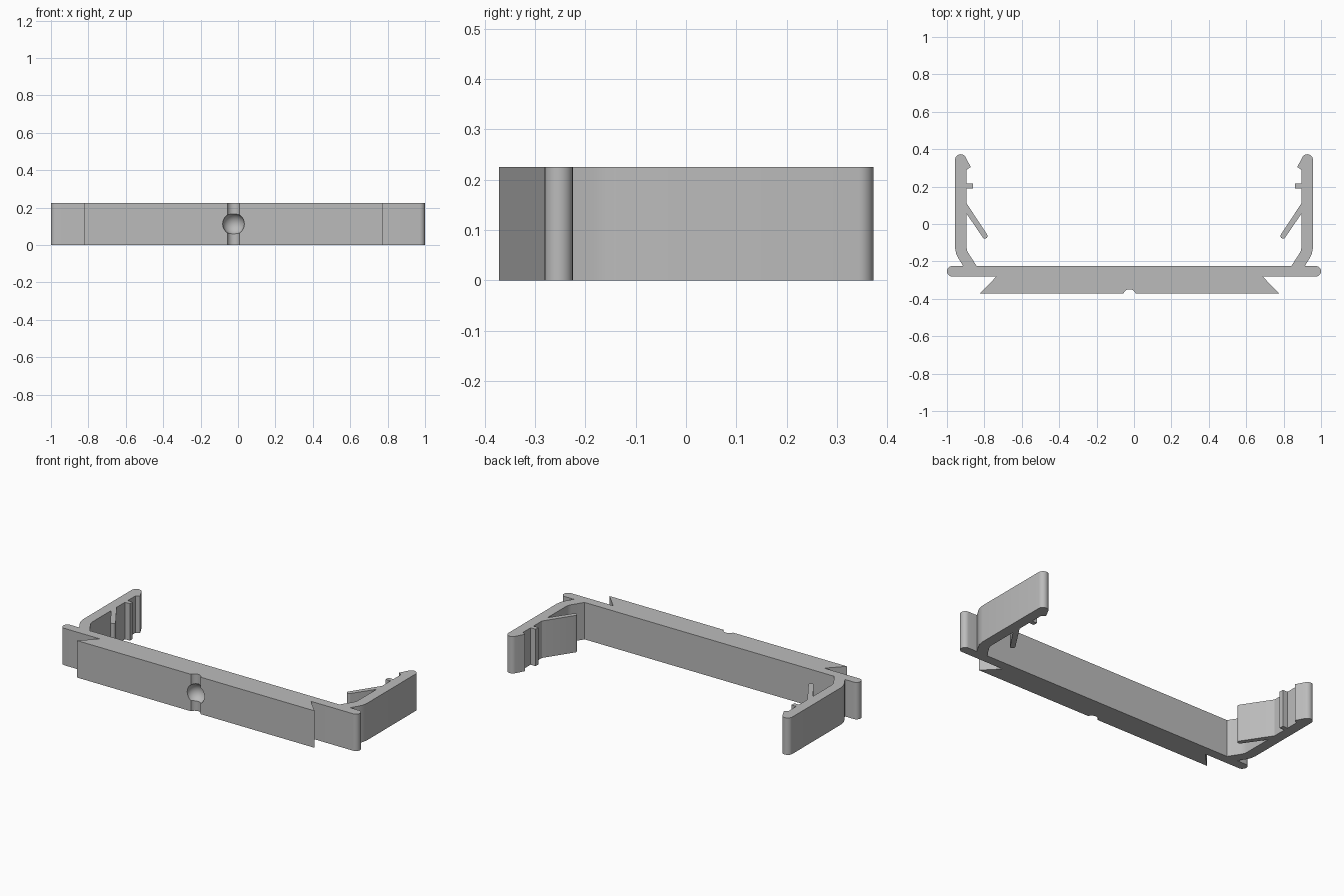
import bpy
import bmesh
from math import cos, sin, radians

cube = bpy.data.objects.get("Cube")
if cube:
    bpy.data.objects.remove(cube, do_unlink=True)

HEIGHT = 0.225
SHIFT = -0.024      # dovetail sits slightly off centre
FRONT = -0.372


def arc(cx, cy, r, start, end, steps=12):
    angles = [radians(start + (end - start) * i / steps) for i in range(steps + 1)]
    return [(cx + r * cos(a), cy + r * sin(a)) for a in angles]


# One side: rounded flange end, arm, hooked tip, tab and angled spring
side = arc(0.972, -0.253, 0.028, -90, 90)
side += [(0.913, -0.225), (0.938, -0.185), (0.951, -0.16), (0.957, -0.125)]
side += arc(0.927, 0.343, 0.03, 0, 155)
side += [(0.873, 0.305), (0.895, 0.29)]
side += [(0.895, 0.217), (0.862, 0.217), (0.862, 0.19), (0.895, 0.19)]
side += [(0.895, 0.11)] + arc(0.797, -0.064, 0.014, 147, 327, 8) + [(0.895, 0.055)]
side += [(0.895, -0.125), (0.892, -0.143), (0.884, -0.158), (0.841, -0.225)]

# Dovetail rail with a shallow rounded groove
groove = arc(SHIFT, FRONT - 0.012, 0.035, 160, 20)
rail = [(SHIFT - 0.712, -0.281), (SHIFT - 0.8, FRONT)]
rail += groove + [(SHIFT + 0.8, FRONT), (SHIFT + 0.712, -0.281)]

# The whole clip is a single extruded outline
outline = rail + side + [(-x, y) for x, y in reversed(side)]
bm = bmesh.new()
base = bm.faces.new([bm.verts.new((x, y, 0)) for x, y in outline])
top = bmesh.ops.extrude_face_region(bm, geom=[base])["geom"]
moved = [v for v in top if isinstance(v, bmesh.types.BMVert)]
bmesh.ops.translate(bm, verts=moved, vec=(0, 0, HEIGHT))
bmesh.ops.recalc_face_normals(bm, faces=bm.faces)
mesh = bpy.data.meshes.new("mounting_clip")
bm.to_mesh(mesh)
bm.free()
clip = bpy.data.objects.new("mounting_clip", mesh)
bpy.context.collection.objects.link(clip)

# Plain grey plastic
grey = bpy.data.materials.new("grey_plastic")
grey.use_nodes = True
colour = (0.5, 0.5, 0.5, 1)
grey.diffuse_color = colour
grey.node_tree.nodes["Principled BSDF"].inputs["Base Color"].default_value = colour
mesh.materials.append(grey)

# Round dimple in the middle of the rail
bpy.ops.mesh.primitive_uv_sphere_add(segments=32, ring_count=16, radius=0.058,
                                     location=(SHIFT, FRONT, HEIGHT / 2))
cutter = bpy.context.object
cutter.name = "dimple_cutter"
cutter.data.materials.append(grey)
cut = clip.modifiers.new("dimple", "BOOLEAN")
cut.operation = "DIFFERENCE"
cut.solver = "EXACT"
cut.object = cutter
bpy.ops.object.select_all(action="DESELECT")
clip.select_set(True)
bpy.context.view_layer.objects.active = clip
bpy.ops.object.modifier_apply(modifier=cut.name)
bpy.data.objects.remove(cutter, do_unlink=True)
bpy.ops.object.shade_smooth_by_angle(angle=radians(30))
